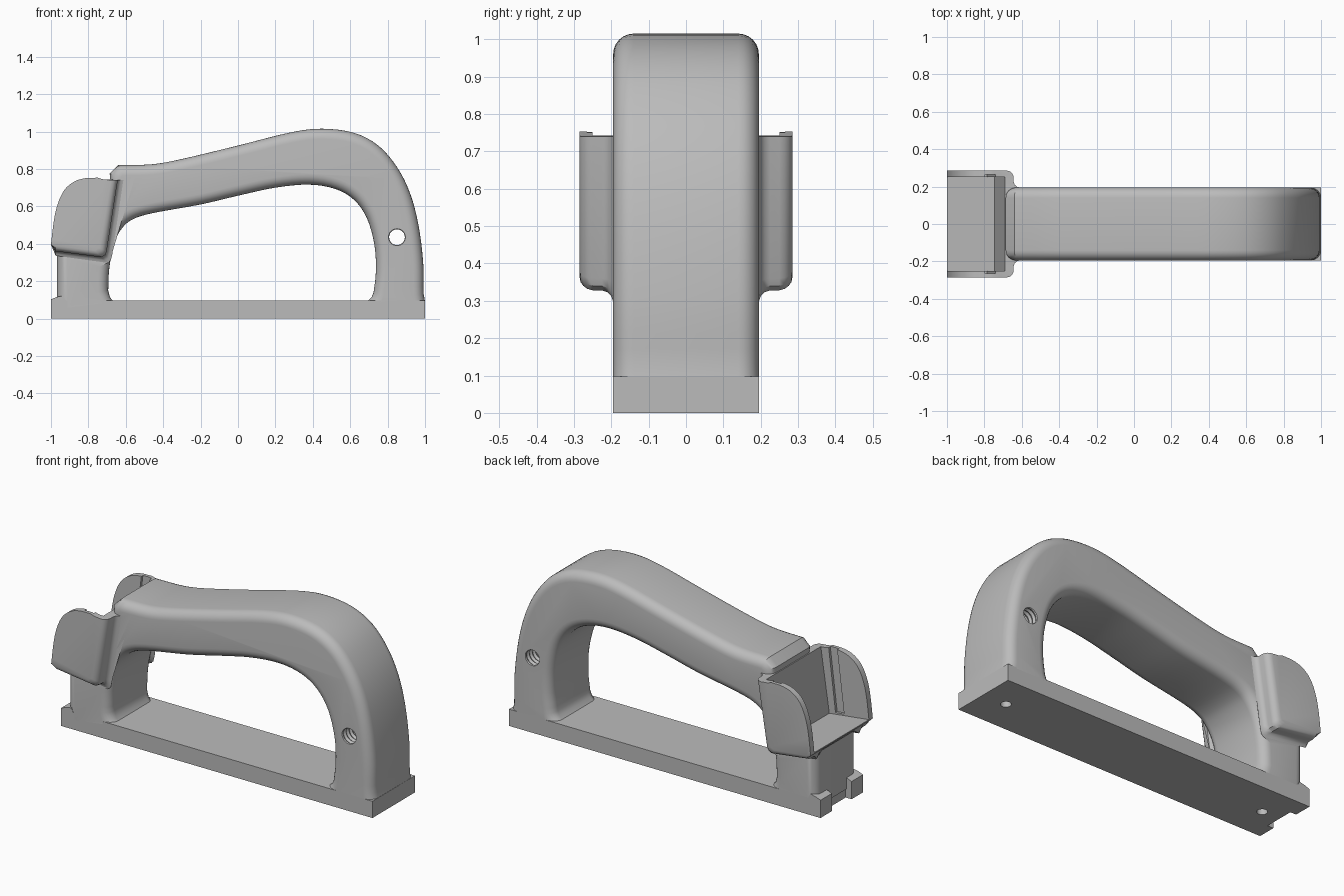
import bpy
import bmesh
import math
from mathutils import Vector

cube = bpy.data.objects.get("Cube")
if cube:
    bpy.data.objects.remove(cube)

grey = bpy.data.materials.new("plain grey")
grey.use_nodes = True
colour = (0.5, 0.5, 0.5, 1)
grey.diffuse_color = colour
for node in grey.node_tree.nodes:
    if node.type == 'BSDF_PRINCIPLED':
        node.inputs["Base Color"].default_value = colour


def spline(points, steps=4):
    """Smooth curve through the given profile points."""
    pts = [Vector(p) for p in points]
    pts = [2 * pts[0] - pts[1]] + pts + [2 * pts[-1] - pts[-2]]
    out = []
    for a, b, c, d in zip(pts, pts[1:], pts[2:], pts[3:]):
        for i in range(steps):
            t = i / steps
            out.append(tuple(b + (c - a) * t / 2
                             + (a - 2.5 * b + 2 * c - d / 2) * t ** 2
                             + (1.5 * (b - c) + (d - a) / 2) * t ** 3))
    return out + [tuple(pts[-2])]


def loft(name, rows, round_off=0, keep_below=0):
    """Closed solid through equal rings of points, optionally rounding both rims."""
    bm = bmesh.new()
    rings = [[bm.verts.new(p) for p in row] for row in rows]
    count = len(rings[0])
    caps = [bm.faces.new(rings[0]), bm.faces.new(rings[-1])]
    for low, high in zip(rings, rings[1:]):
        for i in range(count):
            j = (i + 1) % count
            bm.faces.new((low[i], low[j], high[j], high[i]))
    bmesh.ops.recalc_face_normals(bm, faces=bm.faces)
    if round_off:
        rim = [e for f in caps for e in f.edges
               if max(v.co.z for v in e.verts) > keep_below]
        bmesh.ops.bevel(bm, geom=rim, offset=round_off, segments=6, profile=0.5,
                        affect='EDGES', clamp_overlap=False)
    mesh = bpy.data.meshes.new(name)
    bm.to_mesh(mesh)
    bm.free()
    obj = bpy.data.objects.new(name, mesh)
    bpy.context.collection.objects.link(obj)
    mesh.materials.append(grey)
    return obj


def side_row(profile, y):
    return [(x, y, z) for x, z in profile]


def slab(name, profile, y0, y1, **kw):
    return loft(name, [side_row(profile, y0), side_row(profile, y1)], **kw)


def circle(radius, sides=24):
    return [(radius * math.cos(math.tau * i / sides),
             radius * math.sin(math.tau * i / sides)) for i in range(sides)]


def activate(obj):
    bpy.ops.object.select_all(action='DESELECT')
    obj.select_set(True)
    bpy.context.view_layer.objects.active = obj


def cut(obj, cutter):
    cutter.hide_render = True
    mod = obj.modifiers.new("cut", 'BOOLEAN')
    mod.operation = 'DIFFERENCE'
    mod.solver = 'EXACT'
    mod.object = cutter
    activate(obj)
    bpy.ops.object.modifier_apply(modifier=mod.name)
    bpy.data.objects.remove(cutter)


HALF = 0.195

# Arched handle with both legs
outer = spline([(0.993, 0.13), (0.99, 0.3), (0.965, 0.5), (0.92, 0.67), (0.85, 0.81),
                (0.75, 0.925), (0.62, 0.993), (0.45, 1.015), (0.28, 0.995),
                (0, 0.925), (-0.3, 0.853), (-0.46, 0.825), (-0.64, 0.82)])
left_end = [(-0.686, 0.775), (-0.683, 0.73), (-0.735, 0.36),
            (-0.967, 0.38), (-0.967, 0.05)]
inner = spline([(-0.694, 0.15), (-0.688, 0.27), (-0.663, 0.4), (-0.62, 0.483),
                (-0.56, 0.532), (-0.45, 0.565), (-0.2, 0.61), (0, 0.657),
                (0.2, 0.7), (0.38, 0.716), (0.52, 0.693), (0.62, 0.635),
                (0.69, 0.535), (0.73, 0.39), (0.737, 0.25), (0.725, 0.14)])
arch = left_end + [(-0.665, 0.09), (-0.685, 0.115)] + inner
arch += [(0.715, 0.115), (0.69, 0.09), (1, 0.09)] + outer
handle = slab("handle", arch, -HALF, HALF, round_off=0.055, keep_below=0.095)

# Threaded cross hole in the rear leg
thread = []
for i in range(33):
    radius = 0.042 if i % 2 == 0 else 0.05
    y = (i - 16) * 0.0135
    thread.append([(0.85 + x, y, 0.435 + z) for x, z in circle(radius)])
cut(handle, loft("thread_cutter", thread))

# Base bar, with raised corner tabs and a notch at one end
bar = [(-1, 0), (1, 0), (1, 0.097), (-0.92, 0.097), (-0.935, 0.122),
       (-0.97, 0.115), (-1, 0.103)]
base = slab("base", bar, -HALF, HALF)
notch = [(-1.1, -0.1), (-0.962, -0.1), (-0.962, 0.3), (-1.1, 0.3)]
cut(base, slab("notch_cutter", notch, -0.09, 0.09))
for side in (-1, 1):
    cut(base, loft("screw_cutter", [[(0.85 * side + x, y, z) for x, y in circle(0.028)]
                                    for z in (-0.1, 0.08)]))


# Open socket, flaring into the handle along its inner and lower edges
def socket_outline(d):
    crown = spline([(-1, 0.395), (-0.985, 0.52), (-0.965, 0.61), (-0.93, 0.685),
                    (-0.88, 0.73), (-0.82, 0.75), (-0.75, 0.753)])
    return crown + [(-0.72, 0.744), (-0.643 + d, 0.74), (-0.702 + d, 0.36 - d / 2),
                    (-0.71 + d, 0.34 - d), (-0.73 + d, 0.328 - d), (-0.975, 0.36 - d * 0.8)]


flare = [(0.15, -0.01), (0.195, 0.03), (0.2, 0.016), (0.21, 0.005), (0.225, 0),
         (0.25, 0), (0.264, -0.004), (0.275, -0.012), (0.282, -0.022), (0.285, -0.036)]
layers = [(-y, d) for y, d in reversed(flare)] + flare
socket = loft("socket", [side_row(socket_outline(d), y) for y, d in layers])
pocket = [(-1.1, 0.413), (-0.745, 0.37), (-0.69, 0.745), (-0.69, 1.2), (-1.1, 1.2)]
cut(socket, slab("pocket_cutter", pocket, -0.25, 0.25))

# Slots in the socket walls
slot = [(-0.84, 0.39), (-0.785, 0.385), (-0.735, 0.8), (-0.79, 0.8)]
cut(socket, slab("slot_cutter", slot, -0.265, 0.265))

for part in (handle, base, socket):
    activate(part)
    bpy.ops.object.shade_smooth_by_angle(angle=math.radians(32))
